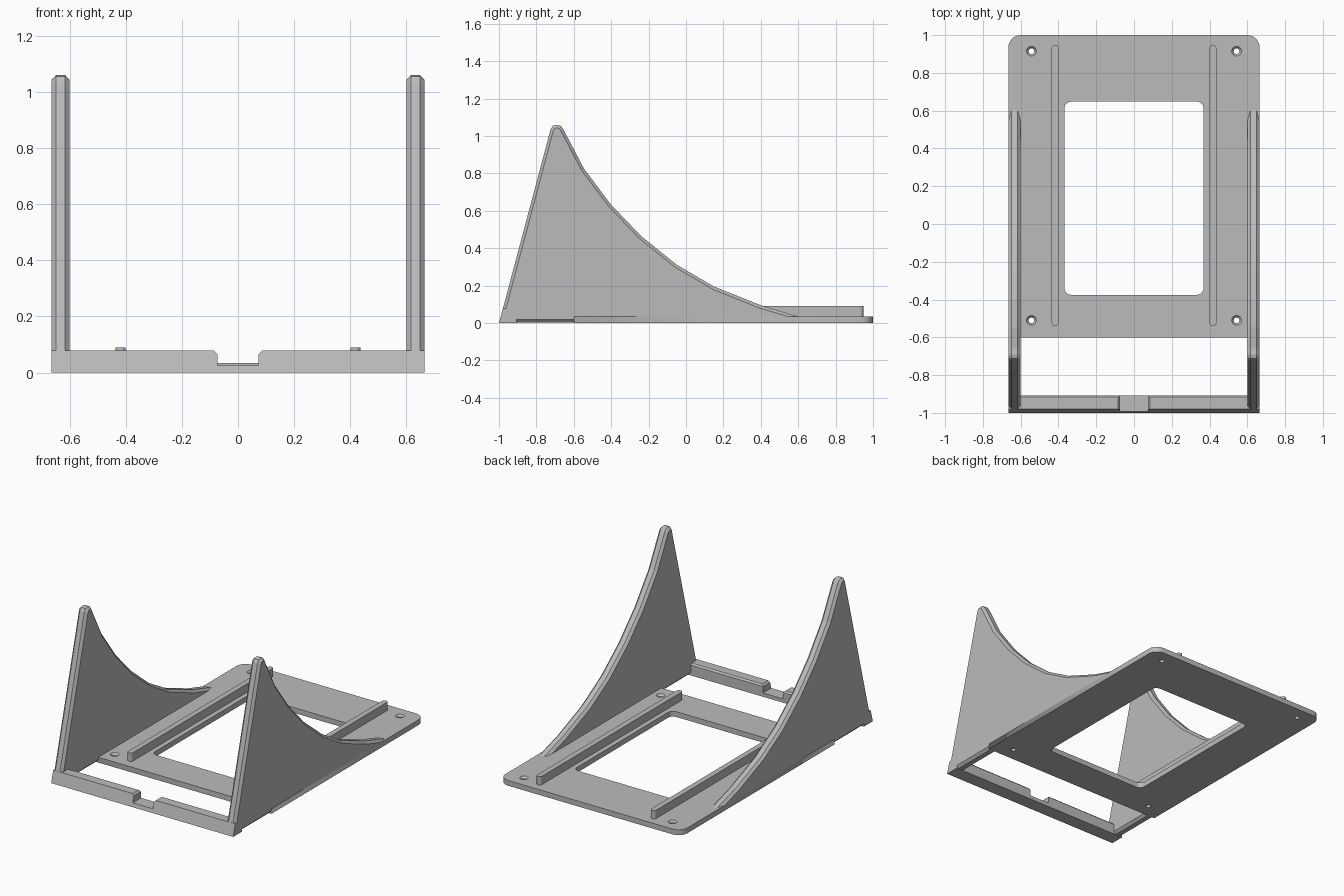
import bpy, bmesh, math
from mathutils import Vector

if "Cube" in bpy.data.objects:
    bpy.data.objects.remove(bpy.data.objects["Cube"])

grey = bpy.data.materials.new("plain_grey")
grey.diffuse_color = (0.5, 0.5, 0.5, 1)
grey.use_nodes = True
grey.node_tree.nodes["Principled BSDF"].inputs["Base Color"].default_value = grey.diffuse_color


def finish(name, bm, mirror_axes=()):
    bmesh.ops.recalc_face_normals(bm, faces=bm.faces[:])
    me = bpy.data.meshes.new(name)
    bm.to_mesh(me)
    bm.free()
    me.materials.append(grey)
    ob = bpy.data.objects.new(name, me)
    bpy.context.collection.objects.link(ob)
    if mirror_axes:
        mod = ob.modifiers.new("mirror", 'MIRROR')
        mod.use_axis = ('x' in mirror_axes, 'y' in mirror_axes, False)
    return ob


def prism(points, direction):
    """Solid made by sweeping a flat outline along a vector."""
    bm = bmesh.new()
    face = bm.faces.new([bm.verts.new(p) for p in points])
    ext = bmesh.ops.extrude_face_region(bm, geom=[face])
    moved = [g for g in ext["geom"] if isinstance(g, bmesh.types.BMVert)]
    bmesh.ops.translate(bm, verts=moved, vec=direction)
    bmesh.ops.recalc_face_normals(bm, faces=bm.faces[:])
    return bm


def rounded(x0, x1, y0, y1, radii, n=6):
    """Rounded rectangle; radii for back right, back left, front left, front right."""
    out = []
    corners = [(x1, y1, -1, -1), (x0, y1, 1, -1), (x0, y0, 1, 1), (x1, y0, -1, 1)]
    for i, ((x, y, sx, sy), r) in enumerate(zip(corners, radii)):
        if r == 0:
            out.append((x, y))
            continue
        for k in range(n + 1):
            a = math.pi / 2 * (i + k / n)
            out.append((x + sx * r + r * math.cos(a), y + sy * r + r * math.sin(a)))
    return out


# base plate with window and screw holes, as a filled flat curve
HOLES = [(x, y) for x in (-0.543, 0.543) for y in (-0.51, 0.915)]
R = 0.026
loops = [rounded(-0.665, 0.665, -0.6, 1.0, (0.065, 0.065, 0, 0)),
         rounded(-0.368, 0.368, -0.375, 0.648, (0.035,) * 4)]
for hx, hy in HOLES:
    loops.append([(hx + R * math.cos(math.tau * k / 24), hy + R * math.sin(math.tau * k / 24))
                  for k in range(24)])
cu = bpy.data.curves.new("base_plate", 'CURVE')
cu.dimensions = '2D'
cu.fill_mode = 'BOTH'
cu.extrude = 0.0175
for pts in loops:
    sp = cu.splines.new('POLY')
    sp.points.add(len(pts) - 1)
    for p, (x, y) in zip(sp.points, pts):
        p.co = (x, y, 0, 1)
    sp.use_cyclic_u = True
cu.materials.append(grey)
plate = bpy.data.objects.new("base_plate", cu)
plate.location.z = 0.0175
bpy.context.collection.objects.link(plate)
bpy.context.view_layer.objects.active = plate
plate.select_set(True)
bpy.ops.object.convert(target='MESH')

# countersunk seats in the screw holes
for hx, hy in HOLES:
    bm = bmesh.new()
    profile = [(R, 0.035), (0.015, 0.022), (0.015, 0), (R, 0)]
    rings = [[bm.verts.new((hx + r * math.cos(math.tau * k / 24),
                            hy + r * math.sin(math.tau * k / 24), z)) for k in range(24)]
             for r, z in profile]
    for a, b in zip(rings, rings[1:] + rings[:1]):
        for k in range(24):
            j = (k + 1) % 24
            bm.faces.new((a[k], a[j], b[j], b[k]))
    finish("screw_seat", bm)

# guide rails
rail = rounded(0.4, 0.436, -0.54, 0.948, (0.017,) * 4, 5)
finish("guide_rail", prism([(x, y, 0.02) for x, y in rail], Vector((0, 0, 0.07))), 'x')

# swept side walls with chamfered rims
side = [(-0.95, 0.003), (-0.981, 0.07), (-0.724, 1.036), (-0.712, 1.055), (-0.69, 1.06),
        (-0.67, 1.054), (-0.657, 1.038), (-0.545, 0.825), (-0.40, 0.632), (-0.24, 0.465),
        (-0.05, 0.312), (0.15, 0.195), (0.40, 0.095), (0.707, 0.003)]
bm = prism([(0.6, y, z) for y, z in side], Vector((0.065, 0, 0)))
rims = [e for e in bm.edges if abs(e.verts[0].co.x - e.verts[1].co.x) < 1e-5]
bmesh.ops.bevel(bm, geom=rims, offset=0.016, offset_type='OFFSET', segments=1,
                affect='EDGES', clamp_overlap=False)
finish("side_wall", bm, 'x')

# front bar with a cable notch; its front leans back like the walls
half = [(0.665, 0), (0.665, 0.078), (0.085, 0.078), (0.073, 0.066), (0.073, 0.025)]
outline = half + [(-x, z) for x, z in reversed(half)]
bm = prism([(x, -1, z) for x, z in outline], Vector((0, 0.093, 0)))
for v in bm.verts:
    if v.co.y < -0.95:
        v.co.y += v.co.z * 0.267
edges = [e for e in bm.edges if all(v.co.z > 0.075 and v.co.y > -0.95 for v in e.verts)]
bmesh.ops.bevel(bm, geom=edges, offset=0.01, segments=1, affect='EDGES')
finish("front_bar", bm)
